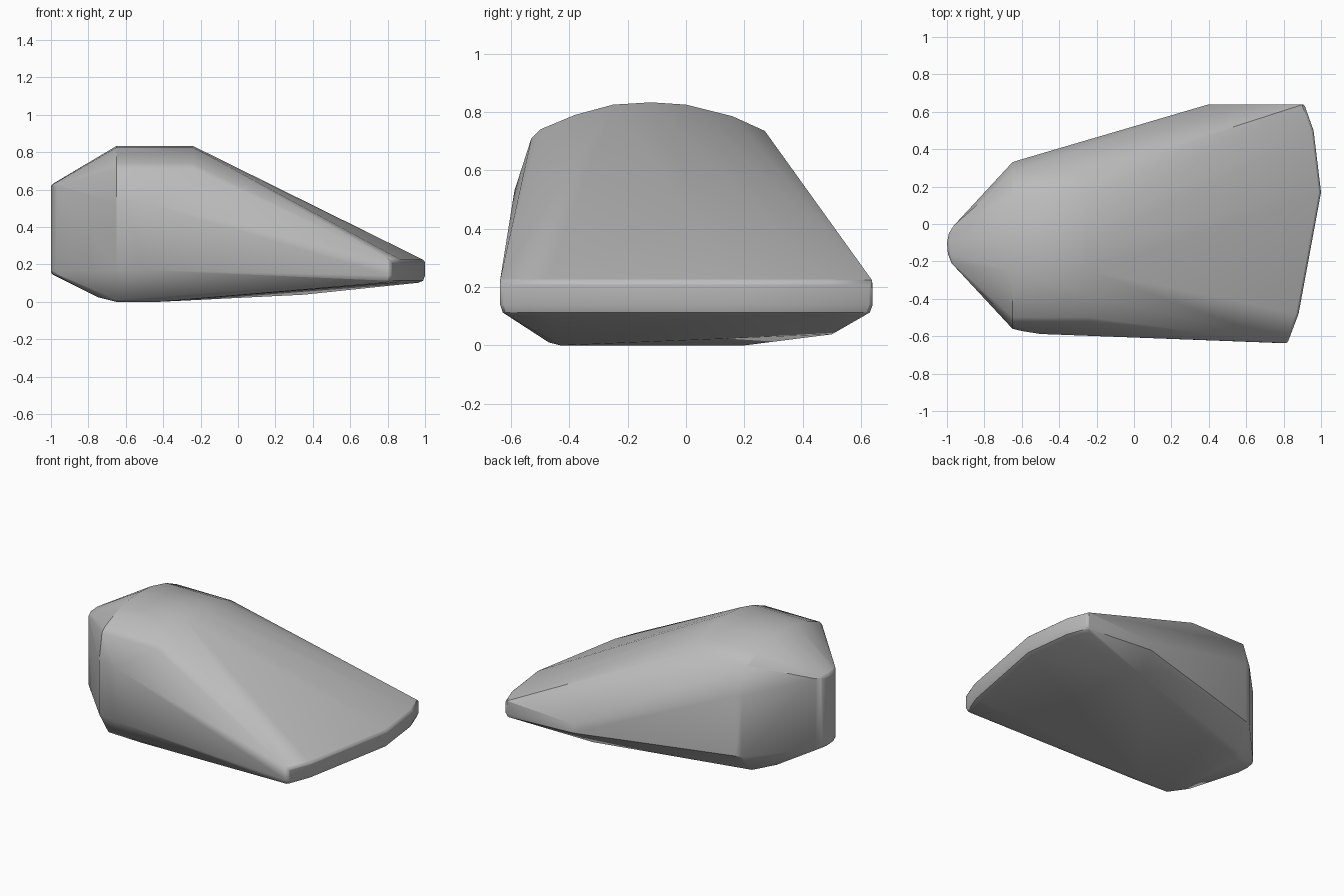
import bpy, bmesh, math

cube = bpy.data.objects.get("Cube")
if cube:
    bpy.data.objects.remove(cube, do_unlink=True)

grey = bpy.data.materials.new("plain_grey")
grey.use_nodes = True
colour = (0.5, 0.5, 0.5, 1)
grey.diffuse_color = colour
grey.node_tree.nodes["Principled BSDF"].inputs["Base Color"].default_value = colour

points = []


def sweep(section, stations):
    """Repeat a (y, z) section at each x station."""
    for x in stations:
        points.extend((x, y, z) for y, z in section)


def extrude(outline, heights):
    """Repeat an (x, y) outline at each height."""
    for z in heights:
        points.extend((x, y, z) for x, y in outline)


# arched roof ridge
roof = [(-0.53, 0.71), (-0.5, 0.74), (-0.38, 0.79), (-0.25, 0.825), (-0.12, 0.833),
        (0, 0.825), (0.16, 0.785), (0.27, 0.735)]
sweep(roof, (-0.65, -0.24))

# thin curved lip at the wide end, with a rounded lower edge
lip = [(0.82, -0.638), (0.88, -0.48), (1.0, 0.17), (0.96, 0.5), (0.91, 0.64)]
extrude(lip, (0.14, 0.22))
extrude([(x - 0.01, y * 0.985) for x, y in lip], (0.113,))
extrude([(x - 0.035, y * 0.955) for x, y in lip], (0.102,))

# narrow rounded end
tail = [(-0.975, -0.21), (-0.995, -0.16), (-1.0, -0.1), (-0.99, -0.05), (-0.965, -0.01)]
extrude(tail, (0.15, 0.625))

# front wall shoulder and back wall
extrude([(-0.65, -0.56), (-0.6, -0.572), (-0.5, -0.588)], (0.17, 0.53))
extrude([(-0.65, 0.33), (-0.61, 0.343)], (0.14, 0.55))
extrude([(0.4, 0.64)], (0.14, 0.2))

# underside, flat near the narrow end and rising to the lip
extrude([(-0.65, -0.43), (-0.42, -0.43), (-0.65, 0.18), (-0.42, 0.2)], (0,))
extrude([(-0.75, -0.36), (-0.75, 0.1)], (0.025,))
extrude([(-0.65, -0.46), (-0.4, -0.47), (-0.65, 0.22)], (0.01,))
extrude([(0.35, 0.5)], (0.038,))

# wrap the sections in one faceted skin
bm = bmesh.new()
for p in points:
    bm.verts.new(p)
hull = bmesh.ops.convex_hull(bm, input=bm.verts)
loose = {v for v in hull["geom_interior"] + hull["geom_unused"]
         if isinstance(v, bmesh.types.BMVert)}
bmesh.ops.delete(bm, geom=list(loose), context="VERTS")
bmesh.ops.dissolve_limit(bm, angle_limit=math.radians(1), verts=bm.verts, edges=bm.edges)
bmesh.ops.recalc_face_normals(bm, faces=bm.faces)
mesh = bpy.data.meshes.new("wedge_shell")
bm.to_mesh(mesh)
bm.free()
mesh.materials.append(grey)

shell = bpy.data.objects.new("wedge_shell", mesh)
bpy.context.collection.objects.link(shell)
bpy.context.view_layer.objects.active = shell
shell.select_set(True)

# soften the corners, then shade smooth with crisp folds
bevel = shell.modifiers.new("soft_edges", "BEVEL")
bevel.width = 0.012
bevel.segments = 2
bevel.limit_method = "ANGLE"
bevel.angle_limit = math.radians(50)
bpy.ops.object.shade_smooth_by_angle(angle=math.radians(32))
